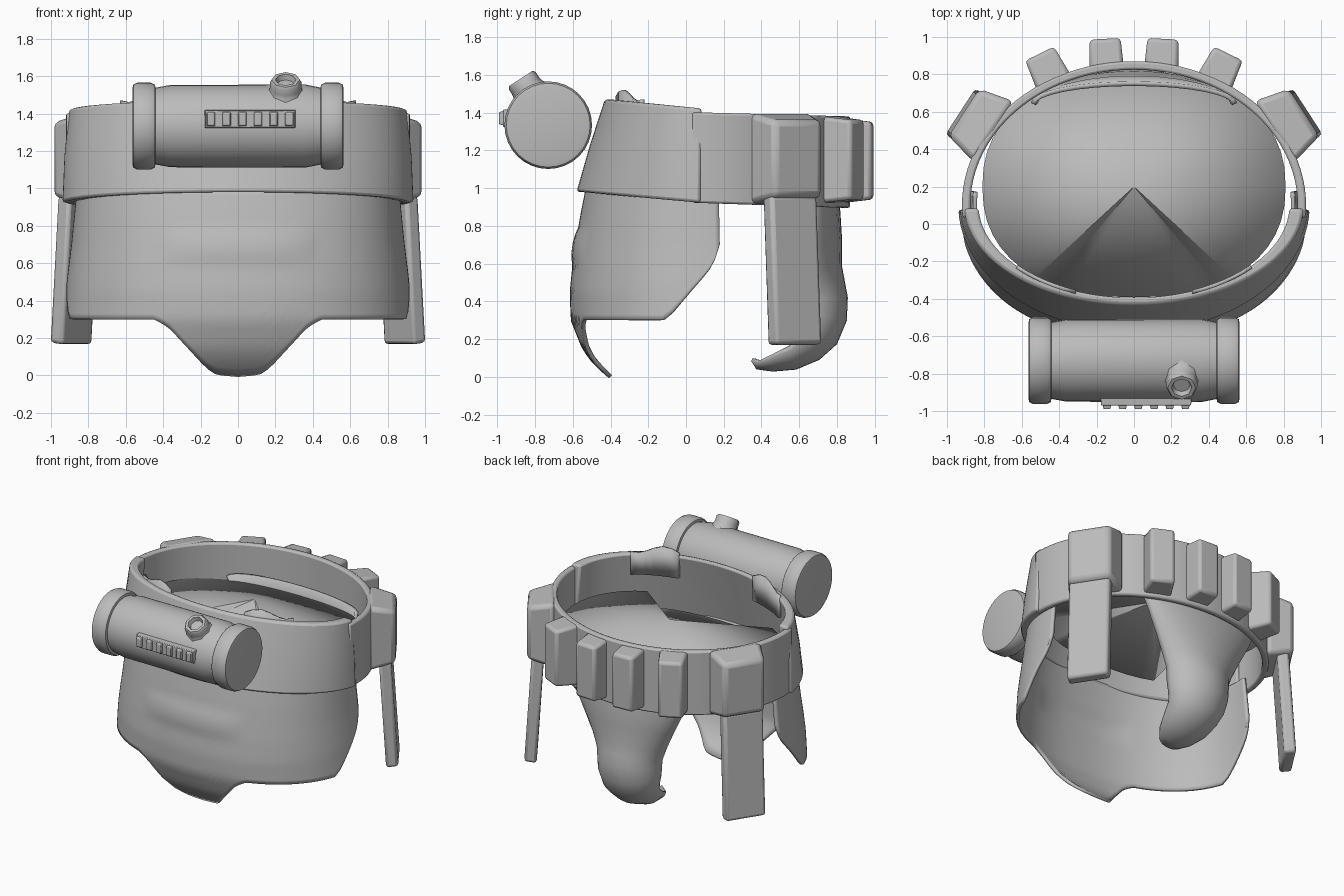
import bpy, bmesh, math
from mathutils import Vector, Matrix

cube = bpy.data.objects.get("Cube")
if cube:
    bpy.data.objects.remove(cube, do_unlink=True)

grey = bpy.data.materials.new("plain_grey")
grey.use_nodes = True
grey.diffuse_color = (0.5, 0.5, 0.5, 1)
grey.node_tree.nodes["Principled BSDF"].inputs["Base Color"].default_value = (0.5, 0.5, 0.5, 1)


def finish(name, bm, bevel=0, thick=0, angle=40):
    bmesh.ops.recalc_face_normals(bm, faces=bm.faces[:])
    mesh = bpy.data.meshes.new(name)
    bm.to_mesh(mesh)
    bm.free()
    obj = bpy.data.objects.new(name, mesh)
    bpy.context.collection.objects.link(obj)
    mesh.materials.append(grey)
    if thick:
        mod = obj.modifiers.new("thickness", "SOLIDIFY")
        mod.thickness, mod.offset = thick, 0
    if bevel:
        mod = obj.modifiers.new("soft_edges", "BEVEL")
        mod.width, mod.segments = bevel, 2
        mod.limit_method, mod.angle_limit = "ANGLE", math.radians(35)
    bpy.ops.object.select_all(action="DESELECT")
    obj.select_set(True)
    bpy.context.view_layer.objects.active = obj
    bpy.ops.object.shade_smooth_by_angle(angle=math.radians(angle))
    return obj


def loft(name, rows, loop=False, **kw):
    """Skin rows of points; loop joins each row into a closed, capped section."""
    bm = bmesh.new()
    grid = [[bm.verts.new(p) for p in row] for row in rows]
    n = len(rows[0])
    for r, s in zip(grid, grid[1:]):
        for i in range(n if loop else n - 1):
            j = (i + 1) % n
            bm.faces.new((r[i], r[j], s[j], s[i]))
    if loop:
        bm.faces.new(grid[0])
        bm.faces.new(grid[-1])
    return finish(name, bm, **kw)


def lerp(table, v):
    for (a, p), (b, q) in zip(table, table[1:]):
        if v <= b:
            f = max(0, (v - a) / (b - a))
            return p + (q - p) * f
    return table[-1][1]


def signed_power(v, e):
    return math.copysign(abs(v) ** e, v)


def plan(t, a, b, z):
    return (a * math.cos(t), 0.1 + b * math.sin(t), z)


def arc(start, end, n):
    return [math.radians(start + (end - start) * i / n) for i in range(n + 1)]


def box(name, centre, angle, base, face, depth, z0, z1, lean=0, inset=0.02, bevel=0.02):
    """Tapered block whose outer face looks along angle; lean moves its foot outward."""
    n = Vector((math.cos(angle), math.sin(angle), 0))
    t = Vector((-n.y, n.x, 0))
    rows = []
    for d, w, e in ((-depth / 2, base, 0), (depth / 2, face, inset)):
        row = []
        for s, z in ((-1, z0), (1, z0), (1, z1), (-1, z1)):
            shift = lean if z == z0 else 0
            p = Vector(centre) + n * (d + shift) + t * (s * w / 2)
            p.z = z + e if z == z0 else z - e
            row.append(p)
        rows.append(row)
    return loft(name, rows, True, bevel=bevel)


# Belt: broad sloping front half and thinner back half
def front_section(t):
    k = abs(math.sin(t))
    lo, hi = 0.92 + 0.06 * k, 1.42 + 0.05 * k
    return [plan(t, 0.94, 0.68, lo), plan(t, 0.93, 0.61, (lo + hi) / 2),
            plan(t, 0.905, 0.53, hi), plan(t, 0.83, 0.49, hi), plan(t, 0.87, 0.62, lo)]


def back_section(t):
    k = math.sin(t)
    lo, hi = 0.92 - 0.025 * k, 1.40 - 0.02 * k
    return [plan(t, 0.92, 0.77, lo), plan(t, 0.92, 0.77, hi),
            plan(t, 0.875, 0.725, hi), plan(t, 0.875, 0.725, lo)]


loft("belt_front", [front_section(t) for t in arc(182, 358, 48)], True, bevel=0.015)
loft("belt_back", [back_section(t) for t in arc(-5, 185, 48)], True, bevel=0.012)

# Inner lining tabs that peek over the front rim
for side, m in (("left", 1), ("right", -1)):
    rows = []
    for t in arc(292, 319, 6):
        x, y, z = plan(t, 0.83, 0.5, 1.49 + 0.03 * math.cos(t * 12))
        rows.append([(x * m, y, 1.3), (x * m, y, z)])
    loft(side + "_lining_tab", rows, thick=0.02)

# Floor disc inside the belt: a shallow cone with a steeper front wedge
bm = bmesh.new()
apex = bm.verts.new((0, 0.2, 1.28))
rim = []
for t in arc(0, 352.5, 47):
    x = 0.81 * signed_power(math.cos(t), 0.87)
    y = 0.2 + 0.59 * signed_power(math.sin(t), 0.87)
    z = 1.05 if y < 0 and abs(x) < 0.45 else 1.17 - 0.09 * max(0, math.sin(t))
    rim.append(bm.verts.new((x, y, z)))
for i, v in enumerate(rim):
    bm.faces.new((apex, rim[i - 1], v))
finish("floor_disc", bm, thick=0.01, angle=15)

# Front skirt with a rounded central lobe and swept-up rear corners
lobe = [(0, 0.0), (0.12, 0.01), (0.18, 0.05), (0.3, 0.18), (0.37, 0.26), (0.44, 0.3)]
corner = [(-0.12, 0.3), (-0.07, 0.34), (0.05, 0.48), (0.12, 0.56), (0.16, 0.63), (0.18, 0.7)]
half_width = [(0, 0.88), (0.3, 0.922), (0.5, 0.905), (0.7, 0.88), (0.85, 0.865), (1.0, 0.85)]
front_y = [(0, -0.4), (0.07, -0.48), (0.15, -0.54), (0.3, -0.6), (0.45, -0.605),
           (0.6, -0.59), (0.7, -0.575), (0.85, -0.55), (1.0, -0.52)]
columns = []
for t in arc(174.5, 365.5, 96):
    c = signed_power(math.cos(t), 0.87)
    s = signed_power(math.sin(t), 0.92)
    x0, y0 = 0.92 * c, 0.1 + 0.7 * s
    foot = lerp(lobe, abs(x0)) if y0 < -0.3 else lerp(corner, y0)
    column = []
    for i in range(25):
        z = foot + (1.0 - foot) * i / 24
        x, y = lerp(half_width, z) * c, 0.1 + (0.1 - lerp(front_y, z)) * s
        # Soft raised brow across the middle
        brow = max(0, 1 - ((z - 0.69) / 0.1) ** 2) * max(0, 1 - (x / 0.42) ** 4)
        column.append((x, y - 0.016 * brow, z))
    columns.append(column)
loft("front_skirt", columns, thick=0.022, angle=50)

# Rear guard: wide inside the belt, narrowing, then curling forward to a tip
path = [(0.75, 1.17, 0.54, 0.11), (0.785, 1.0, 0.49, 0.12), (0.805, 0.88, 0.44, 0.13),
        (0.815, 0.72, 0.36, 0.15),
        (0.815, 0.58, 0.29, 0.16), (0.83, 0.5, 0.25, 0.18), (0.845, 0.42, 0.24, 0.2),
        (0.84, 0.3, 0.235, 0.2), (0.79, 0.18, 0.22, 0.18), (0.7, 0.1, 0.2, 0.15),
        (0.58, 0.05, 0.18, 0.12), (0.46, 0.04, 0.14, 0.08), (0.38, 0.05, 0.09, 0.04),
        (0.355, 0.09, 0.04, 0.01)]
rows = []
for i, (y, z, w, sag) in enumerate(path):
    a, b = path[max(i - 1, 0)], path[min(i + 1, len(path) - 1)]
    d = Vector((b[0] - a[0], b[1] - a[1])).normalized()
    row = []
    for t in arc(-90, 90, 16):
        h = sag * (1 - math.cos(t))
        row.append((w * math.sin(t), y + d.y * h, z - d.x * h))
    rows.append(row)
loft("rear_guard", rows, thick=0.025, angle=60)

# Pouches around the back, and a large side pouch with its hanging strap
for side, m in (("left", 1), ("right", -1)):
    def facing(degrees):
        return math.radians(degrees if m > 0 else 180 - degrees)
    box(side + "_inner_pouch", (0.15 * m, 0.905, 0), facing(87), 0.185, 0.165, 0.17, 0.92, 1.37)
    box(side + "_outer_pouch", (0.465 * m, 0.83, 0), facing(64), 0.2, 0.17, 0.18, 0.92, 1.38)
    box(side + "_side_pouch", (0.83 * m, 0.545, 0), facing(33), 0.39, 0.3, 0.19, 0.91, 1.4,
        inset=0.045, bevel=0.03)
    box(side + "_hanging_strap", (0.852 * m, 0.552, 0), facing(33), 0.3, 0.29, 0.085, 0.165, 0.97,
        lean=0.05, inset=0.01)


def lathe(name, profile, sides, matrix, **kw):
    """Spin (radius, height) points around local z, then place by matrix."""
    rows = [[matrix @ Vector((r * math.cos(t), r * math.sin(t), h))
             for t in arc(0, 360 - 360 / sides, sides - 1)] for r, h in profile]
    return loft(name, rows, True, **kw)


# Canister across the front with collared ends
place = Matrix.Translation((0, -0.73, 1.333)) @ Matrix.Rotation(math.pi / 2, 4, "Y")
lathe("canister_body", [(0.2, -0.47), (0.22, -0.36), (0.222, 0.36), (0.2, 0.47)], 32, place)
for side, m in (("left", 1), ("right", -1)):
    ring = [(0.2, 0.44), (0.222, 0.445), (0.232, 0.465), (0.232, 0.54), (0.222, 0.56), (0.2, 0.565)]
    lathe(side + "_canister_cap", [(r, h * m) for r, h in ring], 32, place)

# Hollow knob on the canister
tilt = Matrix.Translation((0.255, -0.81, 1.48)) @ Matrix.Rotation(math.radians(33), 4, "X")
lathe("canister_knob", [(0.12, 0), (0.09, 0.05), (0.085, 0.07), (0.085, 0.105),
                        (0.075, 0.12), (0.055, 0.12), (0.045, 0.09)], 8, tilt, angle=50)

# Ribbed grip plate on the canister front
front = -math.pi / 2
box("grip_plate", (0.065, -0.945, 0), front, 0.49, 0.48, 0.05, 1.32, 1.42, inset=0.005, bevel=0.004)
for i in range(6):
    box("grip_rib_%d" % (i + 1), (-0.145 + i * 0.084, -0.975, 0), front, 0.05, 0.035, 0.03,
        1.33, 1.41, inset=0.008, bevel=0.004)
